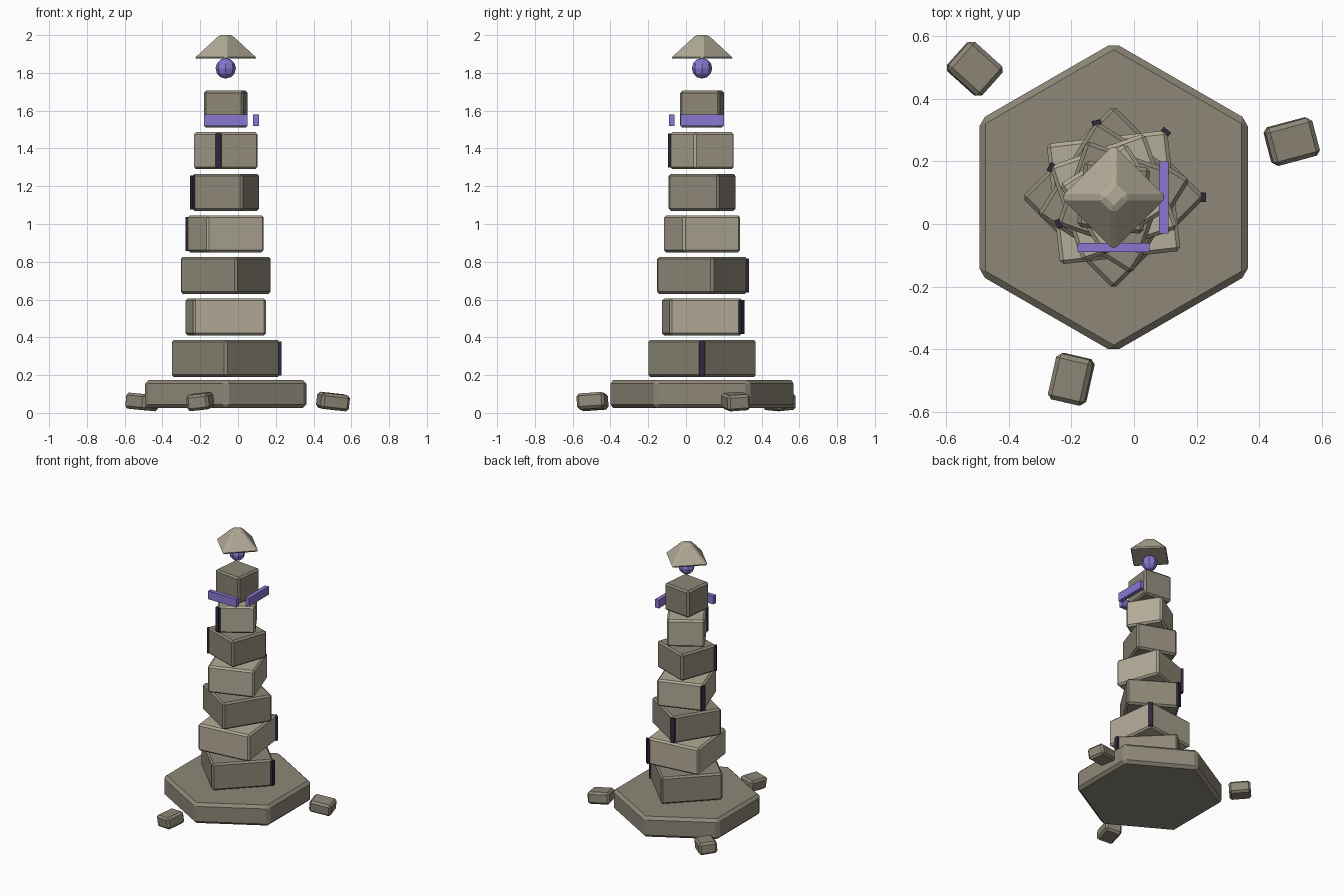
import bpy
import bmesh
from math import radians, sin, cos, sqrt
from mathutils import Euler, Matrix, Vector

cube = bpy.data.objects.get("Cube")
if cube:
    bpy.data.objects.remove(cube, do_unlink=True)

CX, CY = -0.065, 0.085  # tower axis


def material(name, rgb):
    m = bpy.data.materials.new(name)
    m.use_nodes = True
    m.diffuse_color = (*rgb, 1)
    bsdf = next(n for n in m.node_tree.nodes if n.type == "BSDF_PRINCIPLED")
    bsdf.inputs["Base Color"].default_value = (*rgb, 1)
    return m


dark_stone = material("dark stone", (0.27, 0.242, 0.186))
light_stone = material("light stone", (0.45, 0.407, 0.312))
violet = material("violet glow", (0.25, 0.186, 0.64))
dark_inlay = material("dark inlay", (0.03, 0.02, 0.045))


def finish(name, bm, mat, bevel=0.0):
    bmesh.ops.recalc_face_normals(bm, faces=bm.faces)
    mesh = bpy.data.meshes.new(name)
    bm.to_mesh(mesh)
    bm.free()
    mesh.materials.append(mat)
    ob = bpy.data.objects.new(name, mesh)
    bpy.context.collection.objects.link(ob)
    if bevel:
        mod = ob.modifiers.new("Bevel", "BEVEL")
        mod.width = bevel
        mod.segments = 1
    return ob


def frustum(name, sides, r_low, r_top, z_low, z_top, start, mat, bevel):
    """Upright prism or cut pyramid on the tower axis, first corner at `start` degrees."""
    bm = bmesh.new()
    rings = []
    for r, z in ((r_low, z_low), (r_top, z_top)):
        angles = [radians(start + 360 * k / sides) for k in range(sides)]
        rings.append([bm.verts.new((r * cos(a), r * sin(a), z)) for a in angles])
        bm.faces.new(rings[-1])
    low, top = rings
    for k in range(sides):
        n = (k + 1) % sides
        bm.faces.new((low[k], low[n], top[n], top[k]))
    ob = finish(name, bm, mat, bevel)
    ob.location = (CX, CY, 0)
    return ob


def box(name, size, loc, rot, mat, bevel=0.0):
    bm = bmesh.new()
    bmesh.ops.create_cube(bm, size=1, matrix=Matrix.Diagonal((*size, 1)))
    ob = finish(name, bm, mat, bevel)
    ob.location = loc
    ob.rotation_euler = Euler([radians(a) for a in rot])
    return ob


# Hexagonal base
frustum("base_slab", 6, 0.494, 0.494, 0.025, 0.175, 90, dark_stone, 0.02)

# Twisting stack of floating blocks, each with an inlay on one corner
half_widths = [0.207, 0.1935, 0.177, 0.161, 0.142, 0.126, 0.106]
for i, half in enumerate(half_widths):
    turn = 360 / 7 * i
    z = 0.288 + 0.22 * i
    r = half * sqrt(2)
    stone = light_stone if i % 2 else dark_stone
    frustum(f"tower_block_{i + 1}", 4, r, r, z - 0.098, z + 0.098, turn, stone, 0.012)
    if i < len(half_widths) - 1:
        a = radians(turn)
        d = r - 0.006
        box(f"corner_inlay_{i + 1}", (0.016, 0.03, 0.18),
            (CX + d * cos(a), CY + d * sin(a), z), (0, 0, turn), dark_inlay)

# Floating bars beside the top block
box("front_bar", (0.23, 0.03, 0.06), (CX, CY - 0.16, 1.55), (0, 0, 0), violet)
box("left_bar", (0.03, 0.23, 0.06), (CX + 0.16, CY, 1.55), (0, 0, 0), violet)

# Orb and pyramid cap
bm = bmesh.new()
bmesh.ops.create_uvsphere(bm, u_segments=8, v_segments=6, radius=0.054)
finish("orb", bm, violet).location = Vector((CX, CY, 1.824))
frustum("pyramid_cap", 4, 0.178, 0.043, 1.875, 2.0, 0, light_stone, 0.012)

# Loose stones around the base
box("back_right_stone", (0.145, 0.125, 0.085), (-0.508, 0.495, 0.058),
    (-4, 4, -42), dark_stone, 0.014)
box("back_left_stone", (0.155, 0.125, 0.085), (0.503, 0.263, 0.06),
    (4, 6, 15), dark_stone, 0.014)
box("front_stone", (0.12, 0.15, 0.085), (-0.2, -0.495, 0.06),
    (4, -6, -13), dark_stone, 0.014)
